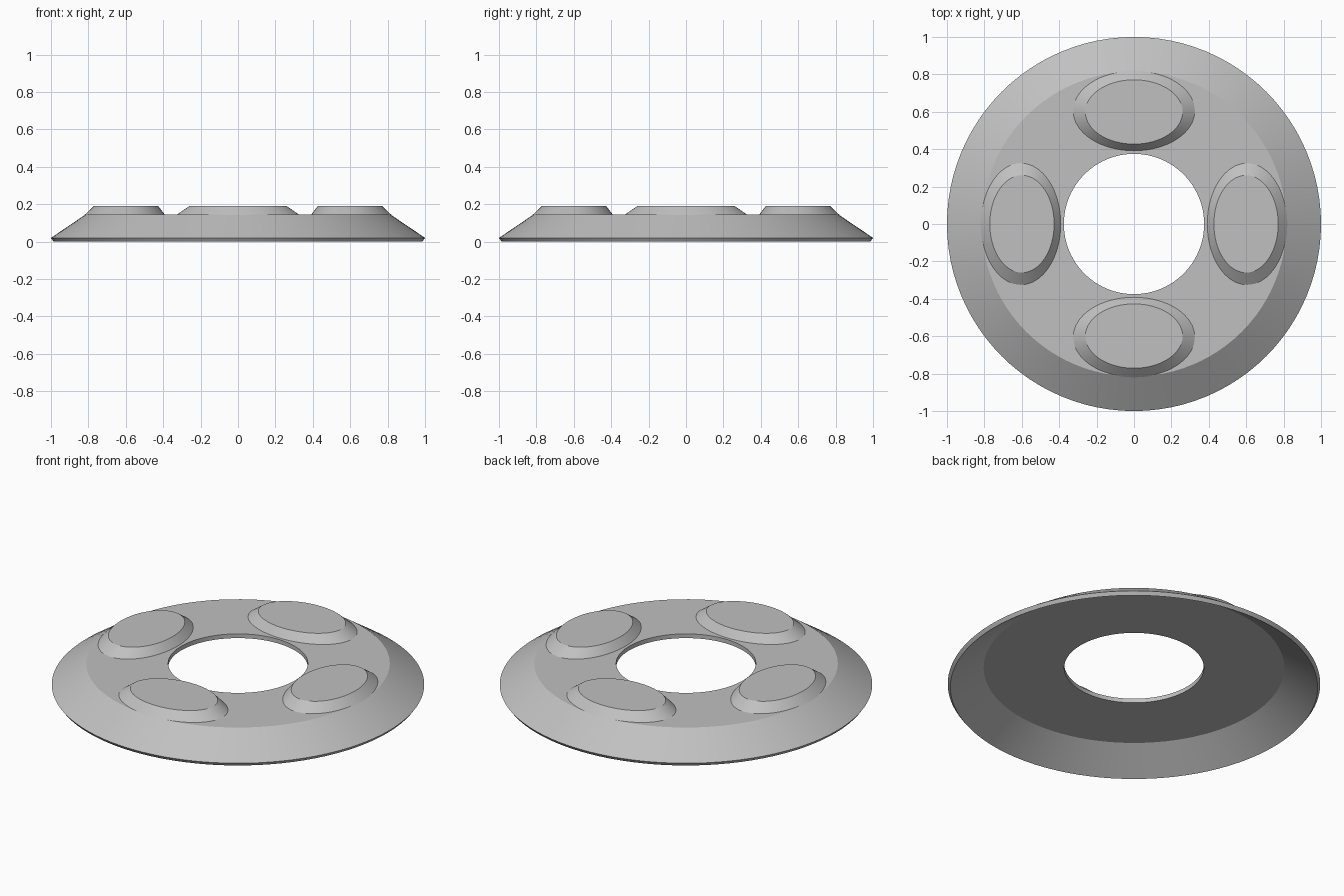
import bpy, bmesh, math

if "Cube" in bpy.data.objects:
    bpy.data.objects.remove(bpy.data.objects["Cube"])

grey = bpy.data.materials.new("light_grey")
grey.diffuse_color = (0.53, 0.53, 0.53, 1)
grey.use_nodes = True
grey.node_tree.nodes["Principled BSDF"].inputs["Base Color"].default_value = grey.diffuse_color


def finish(name, bm):
    bmesh.ops.recalc_face_normals(bm, faces=bm.faces)
    mesh = bpy.data.meshes.new(name)
    bm.to_mesh(mesh)
    bm.free()
    mesh.materials.append(grey)
    ob = bpy.data.objects.new(name, mesh)
    bpy.context.collection.objects.link(ob)
    bpy.ops.object.select_all(action='DESELECT')
    ob.select_set(True)
    bpy.context.view_layer.objects.active = ob
    bpy.ops.object.shade_smooth_by_angle(angle=math.radians(25))
    return ob


def ellipse(bm, rx, ry, z, cx=0, cy=0, n=64):
    return [bm.verts.new((cx + rx * math.cos(2 * math.pi * i / n),
                          cy + ry * math.sin(2 * math.pi * i / n), z)) for i in range(n)]


def bridge(bm, a, b):
    for i in range(len(a)):
        j = (i + 1) % len(a)
        bm.faces.new((a[i], a[j], b[j], b[i]))


# Dished ring: thin shell with a flat top, sloping skirt and open underside
profile = [(0.375, 0.145), (0.815, 0.145), (1.0, 0.02),
           (0.986, 0.0), (0.807, 0.12), (0.375, 0.12)]
bm = bmesh.new()
rings = [ellipse(bm, r, r, z, n=96) for r, z in profile]
for a, b in zip(rings, rings[1:] + rings[:1]):
    bridge(bm, a, b)
finish("dished_ring", bm)

# Four raised oval pads with sloping sides
for k, side in enumerate(("right", "back", "left", "front")):
    bm = bmesh.new()
    low = ellipse(bm, 0.215, 0.328, 0.143, cx=0.605)
    top = ellipse(bm, 0.172, 0.26, 0.19, cx=0.599)
    bridge(bm, low, top)
    bm.faces.new(top)
    bm.faces.new(low[::-1])
    ob = finish("oval_pad_" + side, bm)
    ob.rotation_euler.z = k * math.pi / 2
